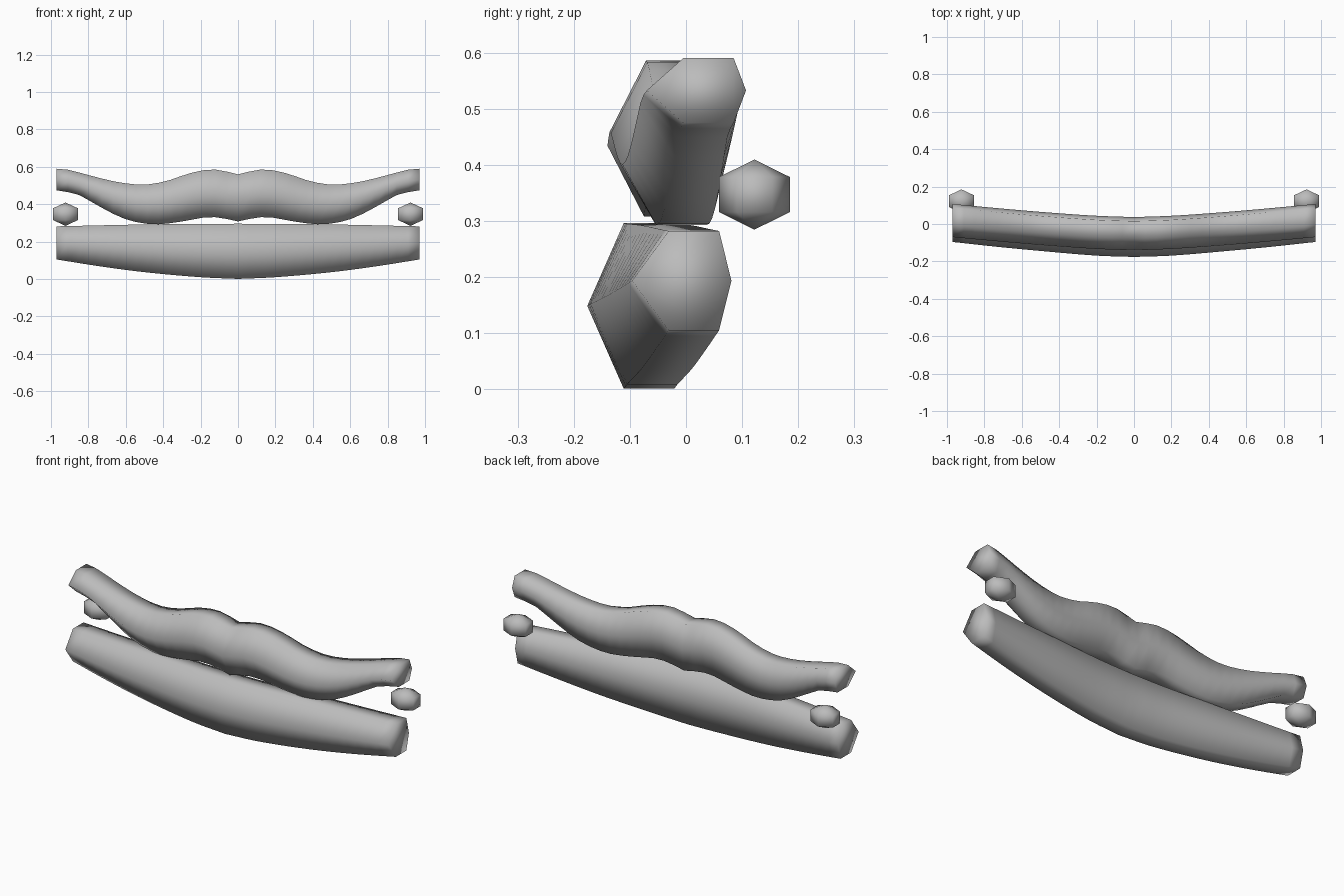
import bpy, bmesh

if "Cube" in bpy.data.objects:
    bpy.data.objects.remove(bpy.data.objects["Cube"])

HALF = 0.97      # half length of a lip
STEPS = 16       # cross-sections per half

grey = bpy.data.materials.new("light grey")
grey.diffuse_color = (0.5, 0.5, 0.5, 1)
grey.use_nodes = True
grey.node_tree.nodes["Principled BSDF"].inputs["Base Color"].default_value = grey.diffuse_color


def curve(keys, x):
    """Smooth interpolation through (x, value) keys."""
    n = len(keys)
    slope = [(keys[min(i + 1, n - 1)][1] - keys[max(i - 1, 0)][1]) /
             (keys[min(i + 1, n - 1)][0] - keys[max(i - 1, 0)][0]) for i in range(n)]
    for i in range(n - 1):
        (x0, a), (x1, b) = keys[i], keys[i + 1]
        if x <= x1 or i == n - 2:
            h = x1 - x0
            t = (x - x0) / h
            return ((2*t**3 - 3*t*t + 1) * a + (t**3 - 2*t*t + t) * h * slope[i]
                    + (3*t*t - 2*t**3) * b + (t**3 - t*t) * h * slope[i + 1])


def finish(bm, name):
    bmesh.ops.recalc_face_normals(bm, faces=bm.faces[:])
    for f in bm.faces:
        f.smooth = True
    mesh = bpy.data.meshes.new(name)
    bm.to_mesh(mesh)
    bm.free()
    mesh.materials.append(grey)
    obj = bpy.data.objects.new(name, mesh)
    bpy.context.collection.objects.link(obj)


def lip(name, top, bottom, depth):
    """Six-sided tube whose height and depth follow mirrored curves."""
    bm = bmesh.new()
    rings = []
    for i in range(-STEPS, STEPS + 1):
        x = HALF * i / STEPS
        t, b, y = (curve(k, abs(x)) for k in (top, bottom, depth))
        m = (t + b) / 2
        section = [(-0.045, t), (0.045, t), (0.067, m),
                   (0.045, b), (-0.045, b), (-0.11, m)]
        rings.append([bm.verts.new((x, y + dy, z)) for dy, z in section])
    for r, s in zip(rings, rings[1:]):
        for k in range(6):
            j = (k + 1) % 6
            bm.faces.new((r[k], r[j], s[j], s[k]))
    bm.faces.new(rings[0])
    bm.faces.new(rings[-1])
    finish(bm, name)


# Upper lip with a dip in the middle and raised ends
lip("upper_lip",
    [(0, .56), (.13, .586), (.25, .568), (.38, .525), (.5, .505), (.64, .518), (.8, .556), (.9, .583), (.97, .59)],
    [(0, .308), (.08, .325), (.16, .332), (.3, .308), (.45, .293), (.6, .32), (.75, .393), (.85, .45), (.97, .475)],
    [(0, -.03), (.2, -.023), (.45, -.006), (.7, .015), (.97, .04)])

# Lower lip, thickest in the middle
lip("lower_lip",
    [(0, .296), (.5, .292), (.97, .282)],
    [(0, .001), (.2, .01), (.5, .037), (.75, .07), (.97, .105)],
    [(0, -.066), (.2, -.059), (.5, -.034), (.75, -.01), (.97, .014)])

# Mouth corners: small faceted beads behind the lip ends
for side, sx in (("left", -1), ("right", 1)):
    bm = bmesh.new()
    bmesh.ops.create_uvsphere(bm, u_segments=6, v_segments=3, radius=1)
    bmesh.ops.scale(bm, vec=(0.0895, 0.0727, 0.0625), verts=bm.verts[:])
    bmesh.ops.translate(bm, vec=(sx * 0.9225, 0.122, 0.347), verts=bm.verts[:])
    finish(bm, side + "_mouth_corner")
